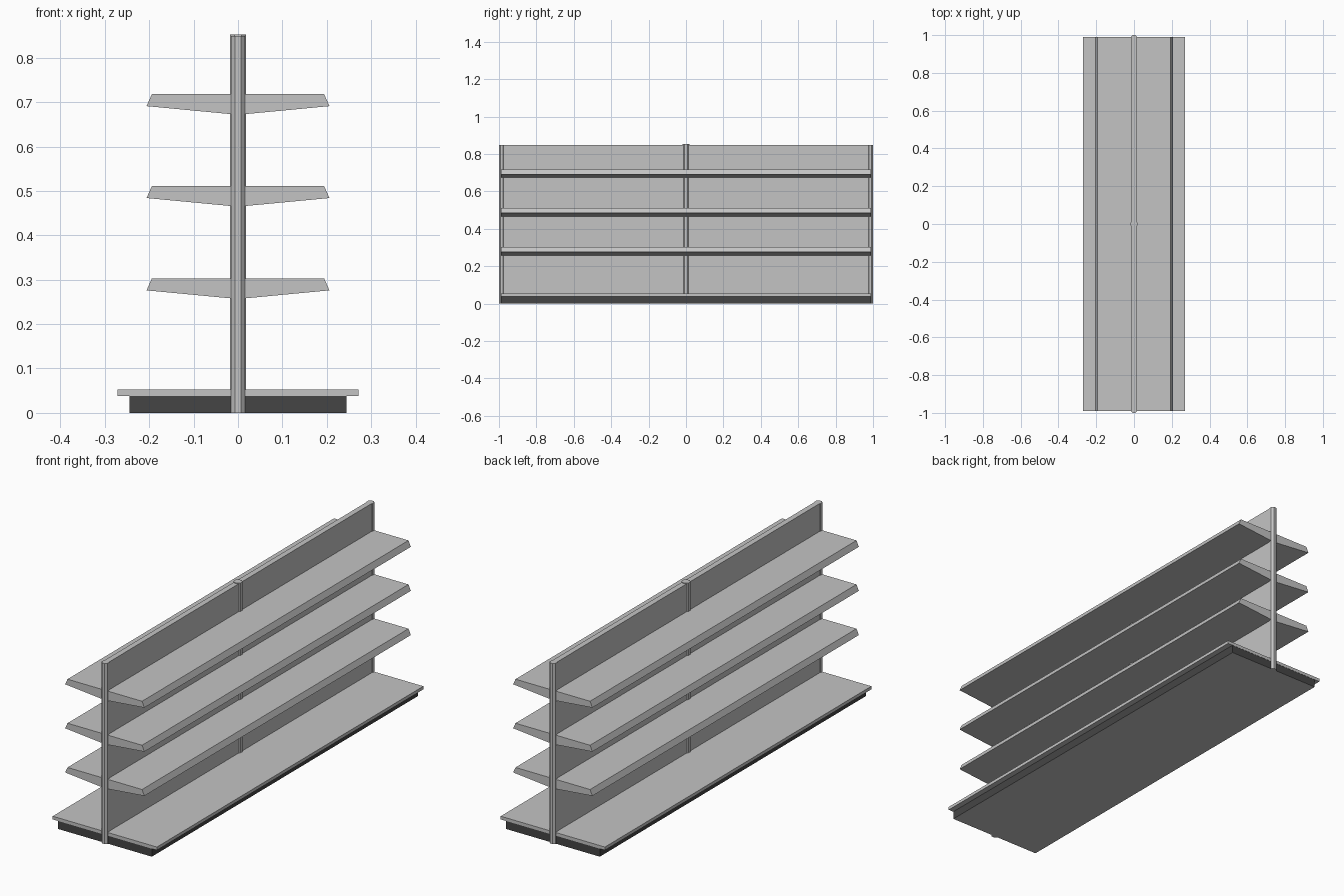
import bpy, bmesh, math
from mathutils import Vector

cube = bpy.data.objects.get("Cube")
if cube:
    bpy.data.objects.remove(cube, do_unlink=True)


def material(name, value):
    m = bpy.data.materials.new(name)
    m.use_nodes = True
    colour = (value, value, value, 1)
    m.diffuse_color = colour
    m.node_tree.nodes["Principled BSDF"].inputs["Base Color"].default_value = colour
    return m


light_grey = material("light grey", 0.55)
dark_grey = material("dark grey", 0.06)


def prism(name, outline, direction, mats):
    """Extrude a closed outline of points along a direction."""
    bm = bmesh.new()
    face = bm.faces.new([bm.verts.new(p) for p in outline])
    new = bmesh.ops.extrude_face_region(bm, geom=[face])["geom"]
    bmesh.ops.translate(bm, vec=Vector(direction),
                        verts=[g for g in new if isinstance(g, bmesh.types.BMVert)])
    bmesh.ops.recalc_face_normals(bm, faces=bm.faces)
    mesh = bpy.data.meshes.new(name)
    bm.to_mesh(mesh)
    bm.free()
    for m in mats:
        mesh.materials.append(m)
    ob = bpy.data.objects.new(name, mesh)
    bpy.context.collection.objects.link(ob)
    return ob


def lengthwise(name, profile, half, mats=(light_grey,)):
    """Run an x-z profile along the length of the unit."""
    return prism(name, [(x, -half, z) for x, z in profile], (0, 2 * half, 0), mats)


def box_profile(half_width, low, high):
    return [(-half_width, low), (half_width, low), (half_width, high), (-half_width, high)]


def post(name, y, apothem, height):
    """Eight-sided upright."""
    r = apothem / math.cos(math.pi / 8)
    angles = [math.pi / 8 + i * math.pi / 4 for i in range(8)]
    outline = [(r * math.cos(a), y + r * math.sin(a), 0) for a in angles]
    return prism(name, outline, (0, 0, height), (light_grey,))


HALF = 0.99

# Plinth with dark sides and a pale underside
plinth = lengthwise("plinth", box_profile(0.244, 0, 0.038), HALF - 0.001,
                    (dark_grey, light_grey))
for p in plinth.data.polygons:
    p.material_index = 1 if p.normal.z < -0.5 else 0

# Base deck and central back panel
lengthwise("base_deck", box_profile(0.271, 0.038, 0.053), HALF)
lengthwise("back_panel", box_profile(0.013, 0.053, 0.849), HALF)

# Uprights
post("front_post", -0.9845, 0.0155, 0.849)
post("back_post", 0.9845, 0.0155, 0.849)
post("middle_post", 0, 0.018, 0.852)

# Tapered shelves on both sides
for level, top in zip(("lower", "middle", "upper"), (0.303, 0.511, 0.718)):
    for side, s in (("left", 1), ("right", -1)):
        profile = [(0.012, top), (0.194, top), (0.206, top - 0.027),
                   (0.016, top - 0.045), (0.012, top - 0.045)]
        lengthwise(f"{level}_{side}_shelf", [(s * x, z) for x, z in profile], HALF)
